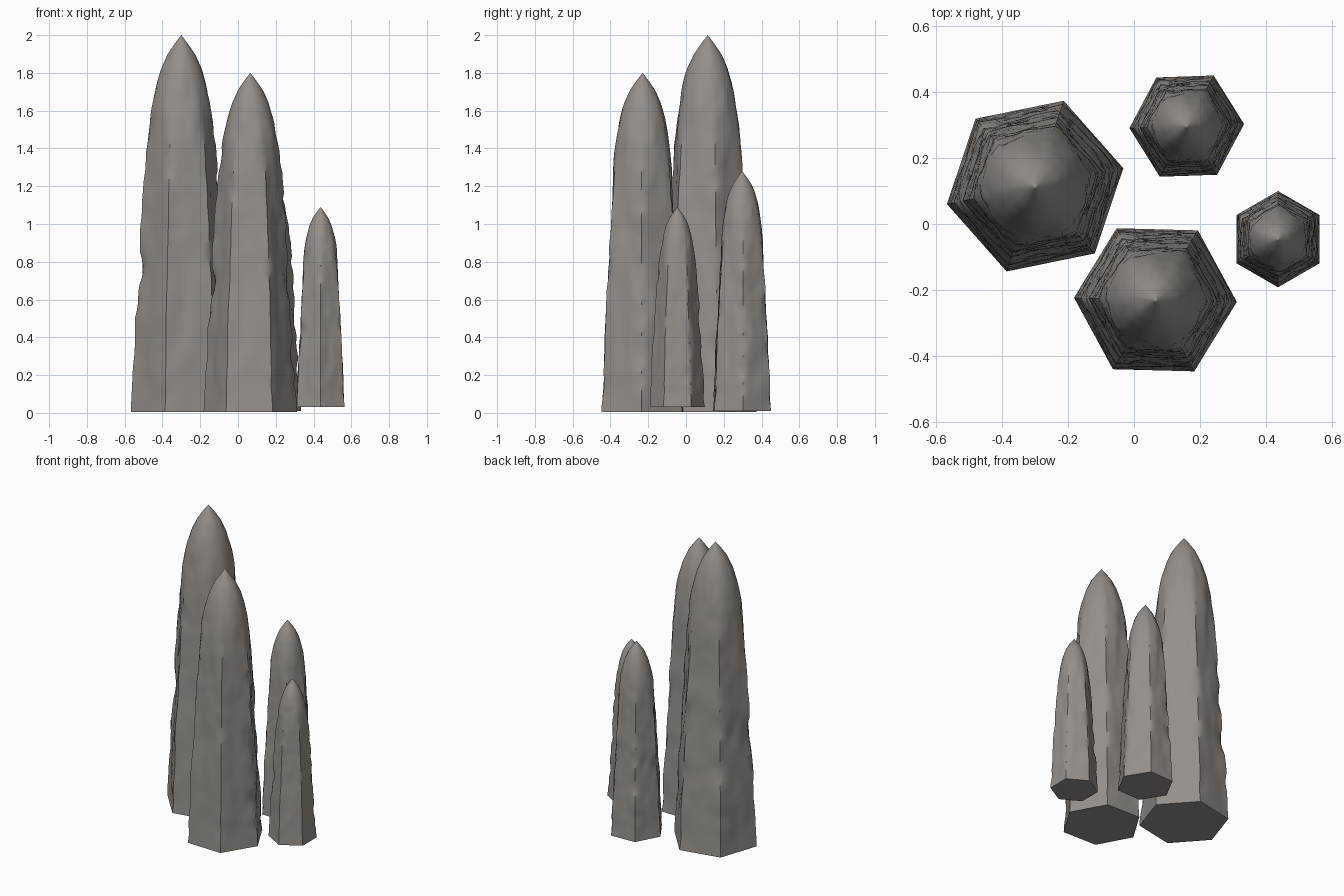
import bpy, bmesh, math
from mathutils import Vector, noise

if "Cube" in bpy.data.objects:
    bpy.data.objects.remove(bpy.data.objects["Cube"])

stone = bpy.data.materials.new("warm grey stone")
stone.diffuse_color = (0.30, 0.275, 0.255, 1)
stone.use_nodes = True
stone.node_tree.nodes["Principled BSDF"].inputs["Base Color"].default_value = stone.diffuse_color

# Shared taper: (height fraction, radius fraction)
PROFILE = [(0, 1), (0.05, 0.98), (0.22, 0.92), (0.45, 0.82), (0.6, 0.755), (0.72, 0.685),
           (0.8, 0.62), (0.86, 0.53), (0.91, 0.42), (0.95, 0.28), (0.98, 0.12), (1, 0.0)]
SIDES, STEPS, RINGS = 6, 8, 64


def taper(t):
    for (a, ra), (b, rb) in zip(PROFILE, PROFILE[1:]):
        if t <= b:
            return ra + (rb - ra) * (t - a) / (b - a)
    return 0


def pillar(name, x, y, radius, base, top, turn):
    """Hexagonal column that rounds off into a blunt pointed tip."""
    bm = bmesh.new()
    n = SIDES * STEPS
    rings = []
    for i in range(RINGS):
        t = i / RINGS
        t = 1 - (1 - t) ** 1.25          # closer rings near the tip
        roundness = min(1, max(0, (t - 0.6) / 0.28))
        ring = []
        for k in range(n):
            a = 2 * math.pi * k / n
            local = a % (math.pi / 3) - math.pi / 6
            hexa = math.cos(math.pi / 6) / math.cos(local)
            shape = hexa * (1 - roundness) + 0.94 * roundness
            # worn surface: soft waves, plus chips along the corners
            p = Vector((math.cos(a) * 1.6, math.sin(a) * 1.6, t * 7))
            wear = 0.03 * noise.noise(p * 1.3) + 0.014 * noise.noise(p * 3.1)
            chip = max(0, noise.noise(p * 1.7 + Vector((5, 3, 1))) - 0.12)
            corner = (abs(local) / (math.pi / 6)) ** 4
            wear -= chip * (0.03 + 0.13 * corner) * (1 - roundness)
            wear *= min(1, t * 12)
            r = radius * (taper(t) * shape + wear * min(1, (1 - t) * 6))
            ang = a + math.radians(turn)
            ring.append(bm.verts.new((x + r * math.cos(ang), y + r * math.sin(ang),
                                      base + (top - base) * t)))
        rings.append(ring)
    for lo, hi in zip(rings, rings[1:]):
        for k in range(n):
            j = (k + 1) % n
            bm.faces.new((lo[k], lo[j], hi[j], hi[k]))
    tip = bm.verts.new((x, y, top))
    for k in range(n):
        bm.faces.new((rings[-1][k], rings[-1][(k + 1) % n], tip))
    bm.faces.new(rings[0][::-1])         # flat underside
    bmesh.ops.recalc_face_normals(bm, faces=bm.faces)
    mesh = bpy.data.meshes.new(name)
    bm.to_mesh(mesh)
    bm.free()
    mesh.materials.append(stone)
    obj = bpy.data.objects.new(name, mesh)
    bpy.context.collection.objects.link(obj)
    bpy.ops.object.select_all(action='DESELECT')
    obj.select_set(True)
    bpy.context.view_layer.objects.active = obj
    bpy.ops.object.shade_smooth_by_angle(angle=math.radians(38))


pillar("tallest_pillar", -0.30, 0.115, 0.273, 0.005, 2.0, 11.5)
pillar("front_pillar", 0.065, -0.23, 0.247, 0.005, 1.80, -1.5)
pillar("back_small_pillar", 0.16, 0.297, 0.174, 0.01, 1.28, 2)
pillar("right_small_pillar", 0.437, -0.046, 0.146, 0.03, 1.09, 30)
